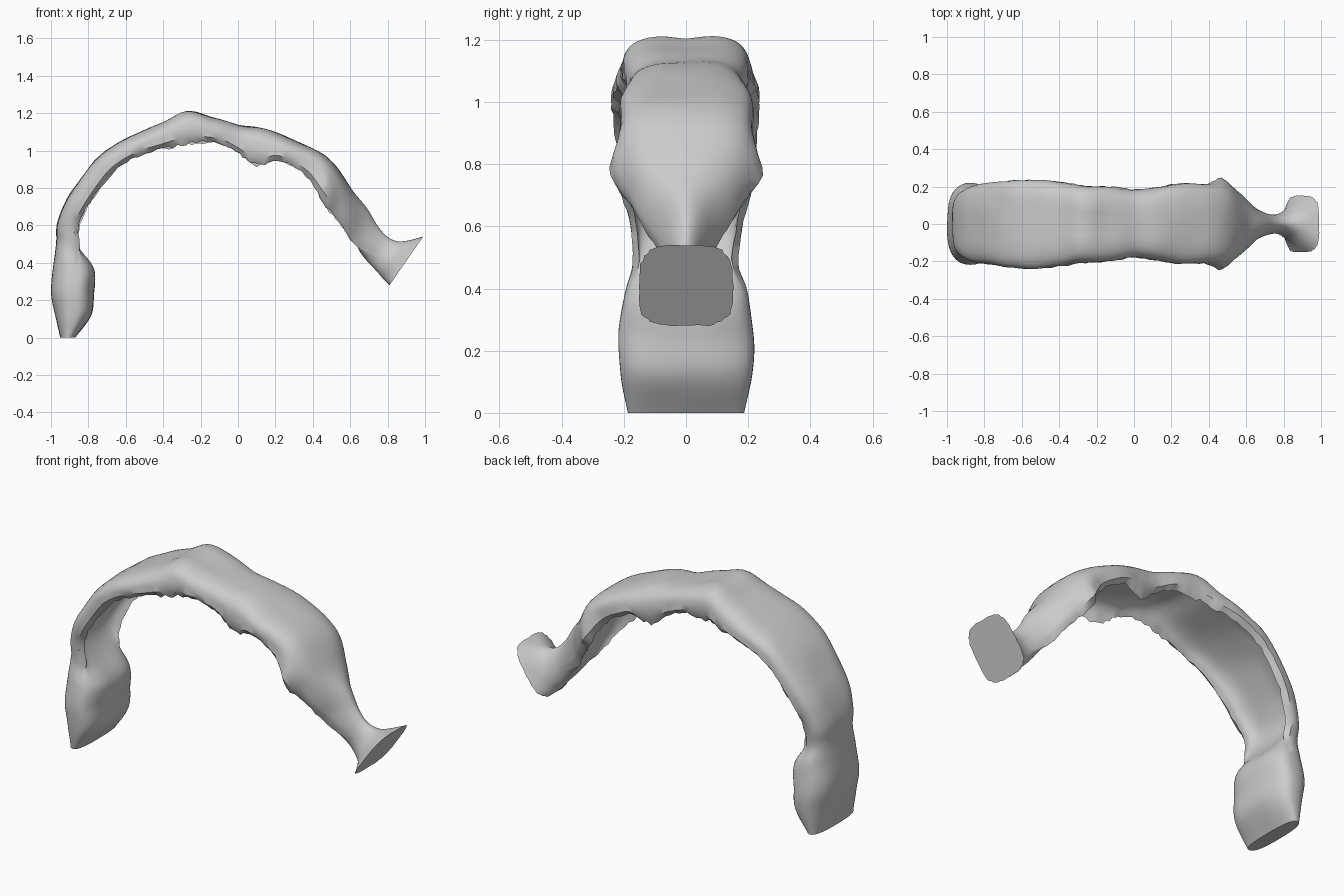
import bpy, bmesh, math, random
from mathutils import Vector, noise

cube = bpy.data.objects.get("Cube")
if cube:
    bpy.data.objects.remove(cube, do_unlink=True)

random.seed(4)
STEPS = 5      # rings between two stations
HALF = 24      # segments along the outer (and the inner) half of a ring

# Stations along the arch: outer x, outer z, inner x, inner z, half width
STATIONS = [
    (-.95, 0, -.87, 0, .187),
    (-.98, .13, -.785, .12, .212),
    (-1, .25, -.77, .24, .219),
    (-.985, .4, -.768, .36, .198),
    (-.975, .51, -.83, .46, .17),
    (-.965, .62, -.848, .58, .181),
    (-.89, .78, -.79, .72, .21),
    (-.73, .98, -.68, .87, .228),
    (-.57, 1.08, -.53, .97, .239),
    (-.4, 1.155, -.37, 1.01, .224),
    (-.28, 1.215, -.25, 1.035, .205),
    (-.14, 1.18, -.1, 1.035, .2),
    (0, 1.14, .01, .98, .182),
    (.13, 1.12, .1, .915, .195),
    (.28, 1.065, .21, .945, .212),
    (.43, .995, .36, .86, .215),
    (.52, .92, .45, .72, .218),
    (.61, .79, .54, .61, .165),
    (.69, .69, .61, .51, .095),
    (.75, .59, .68, .425, .058),
    (.81, .535, .74, .36, .053),
    (.88, .515, .78, .31, .085),
    (.99, .54, .81, .28, .152),
]
LAST = len(STATIONS) - 1


def sample(s):
    """Smooth interpolation of the stations."""
    i = min(int(s), LAST - 1)
    t = s - i
    a, b, c, d = (STATIONS[min(max(k, 0), LAST)] for k in range(i - 1, i + 3))
    return [q + .5 * t * (r - p + t * (2*p - 5*q + 4*r - u + t * (3*(q - r) + u - p)))
            for p, q, r, u in zip(a, b, c, d)]


def ramp(s, lo, hi):
    t = min(max((s - lo) / (hi - lo), 0), 1)
    return t * t * (3 - 2 * t)


def power(v, p):
    return math.copysign(abs(v) ** p, v)


def ring(s):
    """Cross-section: solid at both ends, hollow below in the middle."""
    ox, oz, ix, iz, w = sample(s)
    outer, inner = Vector((ox, 0, oz)), Vector((ix, 0, iz))
    thin = ramp(s, 3, 4.5) * (1 - ramp(s, 18, 20))
    hollow = ramp(s, 3.6, 5.5) * (1 - ramp(s, 16, 18.8))
    neck = ramp(s, 15.5, 18) * (1 - ramp(s, 21, 22))
    crest = ramp(s, 8.5, 10) * (1 - ramp(s, 10, 12))
    barb = math.exp(-((s - 16) / .45) ** 2)
    # bevelled rim: its outer edge sits higher than its inner lip
    rim = .45 - .23 * thin
    lip = .45 * (1 - thin)
    p = 2 / (2.6 + .8 * ramp(s, 3, 6) - 1.5 * neck)
    points = []
    for k in range(2 * HALF + 2):
        under = k > HALF
        a = math.pi * (k - under) / HALF
        across, rise = power(math.cos(a), p), power(abs(math.sin(a)), p)
        edge = max(0, 1 - rise * 1.6) * hollow
        if under:
            v = lip + (.68 * hollow - lip) * rise
            across *= 1 - .12 * thin
            # torn lower lip
            v += edge * random.uniform(-.04, .08)
        else:
            v = rim + (1 - rim) * rise
            # shallow groove along the crest
            v -= .06 * crest * max(0, 1 - abs(across) * 1.6) ** 2
        point = inner.lerp(outer, v)
        point.y = w * across * (1 + edge * (random.uniform(-.02, .02) + .13 * barb))
        # soft uneven surface
        point += .006 * noise.noise_vector(point * 7) * ramp(s, 0, 1) * (1 - ramp(s, 20, 22))
        points.append(point)
    return points


# Arched band lofted through the rings
bm = bmesh.new()
rings = [[bm.verts.new(p) for p in ring(k / STEPS)] for k in range(LAST * STEPS + 1)]
count = 2 * HALF + 2
for low, high in zip(rings, rings[1:]):
    for k in range(count):
        n = (k + 1) % count
        bm.faces.new((low[k], low[n], high[n], high[k]))

# Flat cut ends, the flared one with a ragged outline
middle = sum((v.co for v in rings[-1]), Vector()) / count
for v in rings[-1]:
    v.co = middle + (v.co - middle) * random.uniform(.98, 1.03)
bm.faces.new(rings[0])
bm.faces.new(rings[-1])
bmesh.ops.remove_doubles(bm, verts=bm.verts, dist=.0005)
bmesh.ops.recalc_face_normals(bm, faces=bm.faces)

mesh = bpy.data.meshes.new("arched_band")
bm.to_mesh(mesh)
bm.free()
band = bpy.data.objects.new("arched_band", mesh)
bpy.context.collection.objects.link(band)

# Plain grey
grey = bpy.data.materials.new("plain_grey")
grey.use_nodes = True
colour = (.6, .6, .6, 1)
grey.diffuse_color = colour
grey.node_tree.nodes["Principled BSDF"].inputs["Base Color"].default_value = colour
mesh.materials.append(grey)

bpy.ops.object.select_all(action='DESELECT')
band.select_set(True)
bpy.context.view_layer.objects.active = band
bpy.ops.object.shade_smooth_by_angle(angle=math.radians(40))
